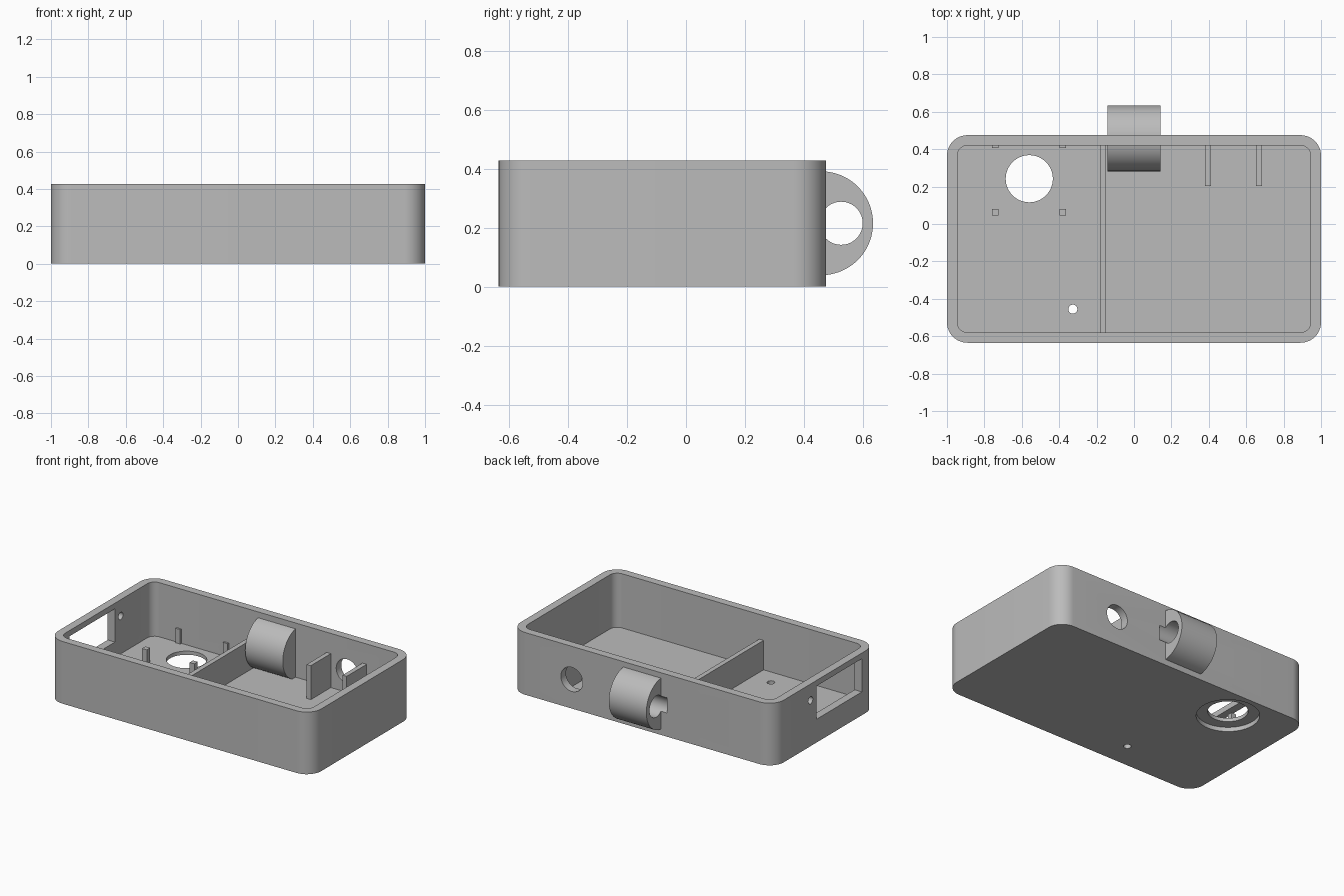
import bpy
import bmesh
from math import pi, cos, sin, radians
from mathutils import Matrix

default = bpy.data.objects.get("Cube")
if default:
    bpy.data.objects.remove(default, do_unlink=True)

# One plain grey plastic
grey = bpy.data.materials.new("grey plastic")
grey.use_nodes = True
COLOUR = (0.5, 0.5, 0.5, 1)
grey.diffuse_color = COLOUR
for node in grey.node_tree.nodes:
    if node.type == 'BSDF_PRINCIPLED':
        node.inputs["Base Color"].default_value = COLOUR
        node.inputs["Roughness"].default_value = 0.6

FLOOR = 0.055
TOP = 0.427
BACK = 0.475
FRONT = -0.635
WALL = 0.055


def finish(name, bm):
    bmesh.ops.recalc_face_normals(bm, faces=bm.faces[:])
    mesh = bpy.data.meshes.new(name)
    bm.to_mesh(mesh)
    bm.free()
    mesh.materials.append(grey)
    obj = bpy.data.objects.new(name, mesh)
    bpy.context.collection.objects.link(obj)
    return obj


def box(name, x, y, z):
    """Box from three (low, high) ranges."""
    bm = bmesh.new()
    bmesh.ops.create_cube(bm, size=1)
    for v in bm.verts:
        for i, (low, high) in enumerate((x, y, z)):
            v.co[i] = low if v.co[i] < 0 else high
    return finish(name, bm)


def cylinder(name, axis, centre, radius, length, sides=64):
    bm = bmesh.new()
    bmesh.ops.create_cone(bm, cap_ends=True, segments=sides,
                          radius1=radius, radius2=radius, depth=length)
    turn = {'X': Matrix.Rotation(pi / 2, 4, 'Y'),
            'Y': Matrix.Rotation(pi / 2, 4, 'X'),
            'Z': Matrix.Identity(4)}[axis]
    bmesh.ops.transform(bm, matrix=Matrix.Translation(centre) @ turn, verts=bm.verts[:])
    return finish(name, bm)


def rounded_block(name, x, y, z, radius, steps=12):
    """Upright block with rounded vertical corners."""
    bm = bmesh.new()
    corners = ((x[1], y[1], 1, 1), (x[0], y[1], -1, 1),
               (x[0], y[0], -1, -1), (x[1], y[0], 1, -1))
    ring = []
    for k, (cx, cy, sx, sy) in enumerate(corners):
        for i in range(steps + 1):
            a = (k + i / steps) * pi / 2
            ring.append(bm.verts.new((cx - sx * radius + radius * cos(a),
                                      cy - sy * radius + radius * sin(a), z[0])))
    base = bm.faces.new(ring)
    top = bmesh.ops.extrude_face_region(bm, geom=[base], use_keep_orig=True)
    moved = [g for g in top["geom"] if isinstance(g, bmesh.types.BMVert)]
    bmesh.ops.translate(bm, verts=moved, vec=(0, 0, z[1] - z[0]))
    return finish(name, bm)


def cut(target, cutters):
    bpy.context.view_layer.objects.active = target
    for cutter in cutters:
        cutter.hide_render = True
        mod = target.modifiers.new("cut", 'BOOLEAN')
        mod.operation = 'DIFFERENCE'
        mod.solver = 'EXACT'
        mod.object = cutter
        bpy.ops.object.modifier_apply(modifier=mod.name)


def smooth(obj):
    bpy.ops.object.select_all(action='DESELECT')
    obj.select_set(True)
    bpy.context.view_layer.objects.active = obj
    bpy.ops.object.shade_smooth_by_angle(angle=radians(30))


# Open tray with rounded corners
shell = rounded_block("case_shell", (-1, 1), (FRONT, BACK), (0, TOP), 0.11)
lug = cylinder("hinge_lug", 'X', (0, 0.458, 0.215), 0.176, 0.285, 96)

# Cavity, floor holes, wall holes and side window
pin_hole = cylinder("pin_hole_cutter", 'X', (0, 0.526, 0.215), 0.073, 0.38)
cutters = [
    rounded_block("cavity_cutter", (-1 + WALL, 1 - WALL),
                  (FRONT + WALL, BACK - WALL), (FLOOR, TOP + 0.2), 0.055),
    cylinder("sensor_hole_cutter", 'Z', (-0.56, 0.242, 0), 0.126, 0.3),
    cylinder("sensor_recess_cutter", 'Z', (-0.56, 0.242, 0), 0.198, 0.06),
    cylinder("floor_hole_cutter", 'Z', (-0.327, -0.455, 0), 0.024, 0.3, 32),
    cylinder("back_hole_cutter", 'Y', (0.535, BACK, 0.2), 0.083, 0.3),
    cylinder("side_hole_cutter", 'X', (-1, 0.077, 0.315), 0.025, 0.3, 32),
    box("window_cutter", (-1.1, -0.9), (-0.48, 0.014), (0.16, 0.388)),
    pin_hole,
]
cut(shell, cutters)
cut(lug, [pin_hole])
for cutter in cutters:
    bpy.data.objects.remove(cutter, do_unlink=True)
smooth(shell)
smooth(lug)

# Partition across the tray
box("partition", (-0.183, -0.15), (FRONT + 0.03, BACK - 0.03), (0.03, 0.257))

# Two ribs either side of the back hole
for side, x in (("right", 0.395), ("left", 0.668)):
    box(side + "_rib", (x - 0.016, x + 0.016), (0.203, BACK - 0.03), (0.03, 0.288))

# Four small posts around the sensor hole
for side, x in (("right", -0.742), ("left", -0.381)):
    for end, y in (("front", 0.063), ("back", 0.425)):
        box(f"{end}_{side}_post", (x - 0.018, x + 0.018),
            (y - 0.018, y + 0.018), (0.04, 0.154))
